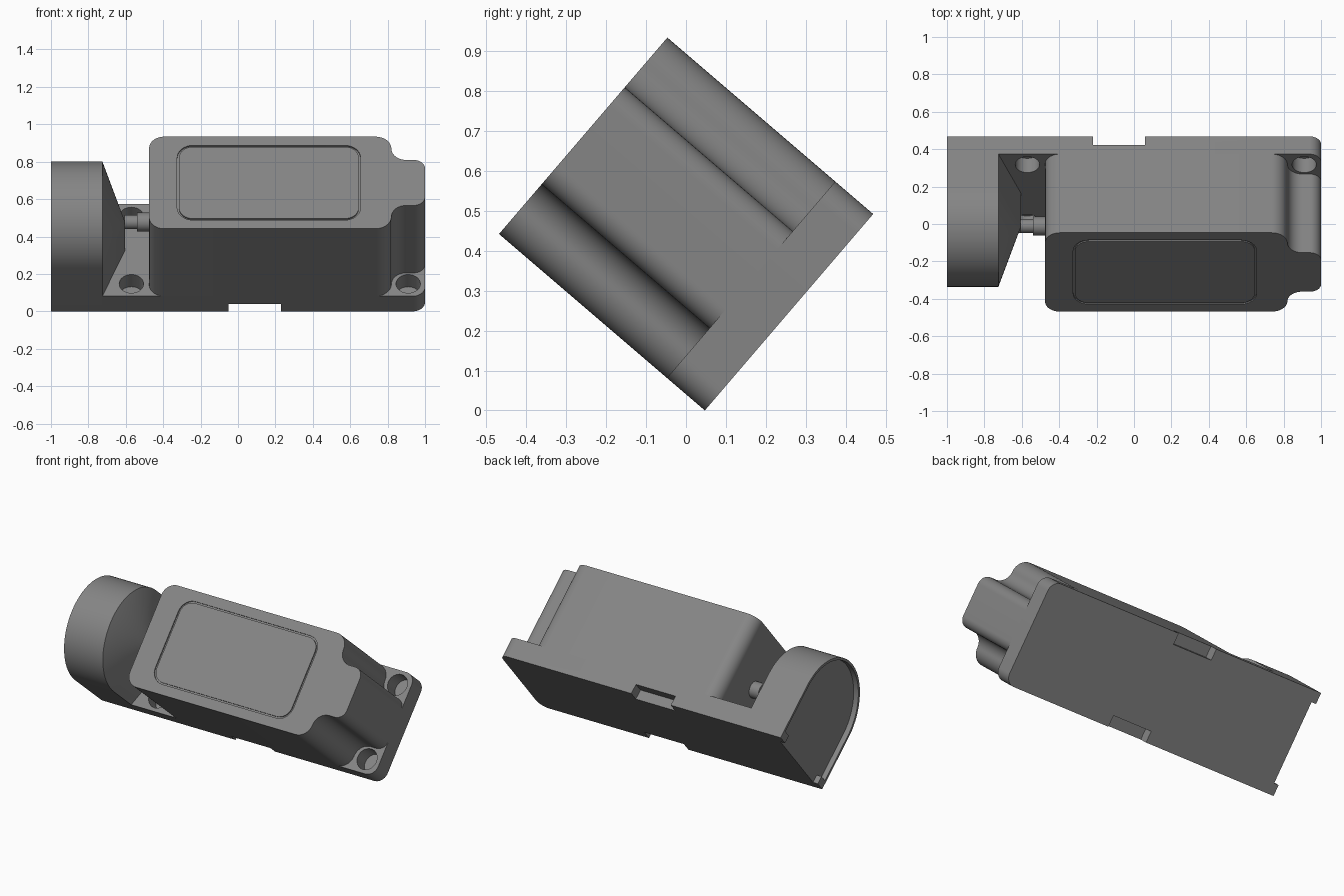
import bpy, bmesh
from math import sin, cos, radians
from mathutils import Matrix

if "Cube" in bpy.data.objects:
    bpy.data.objects.remove(bpy.data.objects["Cube"])

TILT = radians(49.4)
W, H = 0.648, 0.679          # width across the base, height above it
HW, FL = W / 2, 0.125        # half width, flange thickness
AX = H - HW                  # height of the round head's axis
FRAME = Matrix.Translation((0, 0.258, 0.246)) @ Matrix.Rotation(TILT, 4, 'X')

GREY = bpy.data.materials.new("dark_grey")
GREY.diffuse_color = (0.235, 0.235, 0.235, 1)
GREY.use_nodes = True
GREY.node_tree.nodes["Principled BSDF"].inputs["Base Color"].default_value = GREY.diffuse_color


def arc(cx, cy, r, a0, a1, n=12):
    return [(cx + r * cos(radians(a0 + (a1 - a0) * i / n)),
             cy + r * sin(radians(a0 + (a1 - a0) * i / n))) for i in range(n + 1)]


def loft(name, rings):
    """Skin matching rings of 3D points and cap both ends."""
    bm = bmesh.new()
    vs = [[bm.verts.new(p) for p in ring] for ring in rings]
    k = len(rings[0])
    for a, b in zip(vs, vs[1:]):
        for i in range(k):
            bm.faces.new((a[i], a[(i + 1) % k], b[(i + 1) % k], b[i]))
    bm.faces.new(vs[0][::-1])
    bm.faces.new(vs[-1])
    bmesh.ops.recalc_face_normals(bm, faces=bm.faces)
    me = bpy.data.meshes.new(name)
    bm.to_mesh(me)
    bm.free()
    me.materials.append(GREY)
    ob = bpy.data.objects.new(name, me)
    bpy.context.collection.objects.link(ob)
    ob.matrix_world = FRAME
    return ob


def prism(name, outline, z0, z1):
    return loft(name, [[(x, y, z) for x, y in outline] for z in (z0, z1)])


def box(name, x0, x1, y0, y1, z0, z1):
    return prism(name, [(x0, y0), (x1, y0), (x1, y1), (x0, y1)], z0, z1)


def mirrored(half):
    return half + [(x, -y) for x, y in reversed(half)]


def arch(x, r, z0):
    """Upright arch section at x: straight legs and a round top."""
    return [(x, r, z0)] + [(x, y, z) for y, z in arc(0, AX, r, 0, 180, 40)] + [(x, -r, z0)]


def round_rect(x0, x1, hw, r):
    return mirrored(arc(x0 + r, -hw + r, r, 180, 270, 8) + arc(x1 - r, -hw + r, r, 270, 360, 8))


def cut(ob, cutters):
    bpy.context.view_layer.objects.active = ob
    for c in cutters:
        c.hide_render = True
        m = ob.modifiers.new("cut", 'BOOLEAN')
        m.operation, m.object, m.solver = 'DIFFERENCE', c, 'EXACT'
        bpy.ops.object.modifier_apply(modifier=m.name)
        bpy.data.objects.remove(c)


# Mounting base with four blind screw holes and two offset edge notches
base = prism("mounting_base", mirrored([(-0.725, -HW)] + arc(0.935, -HW + 0.065, 0.065, 270, 360)), 0, FL)
holes = [prism("hole_cutter", arc(x, y, 0.065, 0, 348.75, 31), 0.025, 0.3)
         for x in (-0.57, 0.91) for y in (-0.237, 0.237)]
notches = [box("notch_cutter", -0.05, 0.23, -0.5, -HW + 0.07, -0.1, 0.062),
           box("notch_cutter", -0.22, 0.06, HW - 0.07, 0.5, -0.1, 0.062)]
cut(base, holes + notches)

# Main housing: rounded block narrowing to a tongue between screw scallops
body = prism("housing", mirrored(
    arc(-0.395, -HW + 0.08, 0.08, 180, 270)
    + arc(0.735, -HW + 0.085, 0.085, 270, 360)
    + arc(0.9, -0.24, 0.08, 180, 90)[1:]
    + arc(0.94, -0.10, 0.06, 270, 360)), FL, H)
cut(body, [prism("panel_cutter", round_rect(-0.325, 0.655, 0.263, 0.085), H - 0.008, H + 0.1)])

# Cover panel sitting in the pocket, leaving a thin groove
panel = prism("cover_panel", round_rect(-0.315, 0.645, 0.253, 0.075), H - 0.01, H)

# Round head tapering to a ridge; its outer end is recessed within a thin rim
head = loft("round_head", [arch(-1, HW, 0), arch(-0.725, HW, 0)])
cut(head, [loft("recess_cutter", [arch(-1.1, HW - 0.016, -0.1), arch(-0.967, HW - 0.016, -0.1)])])
taper = loft("head_taper", [arch(-0.725, HW, FL), arch(-0.605, 0.004, FL)])

# Corner feet at the bottom of the recessed end
feet = [box("end_foot", -1, -0.96, min(s * 0.255, s * (HW - 0.01)), max(s * 0.255, s * (HW - 0.01)), 0, 0.05)
        for s in (-1, 1)]

# Stepped connecting pin between head and housing
pin = loft("connecting_pin", [[(x, y, z) for y, z in arc(0, AX, r, 0, 345, 23)]
                              for x, r in ((-0.607, 0.038), (-0.54, 0.038), (-0.54, 0.051), (-0.47, 0.051))])

bpy.ops.object.select_all(action='DESELECT')
for ob in (base, body, panel, head, taper, pin, *feet):
    ob.select_set(True)
bpy.context.view_layer.objects.active = body
bpy.ops.object.shade_smooth_by_angle(angle=radians(30))
